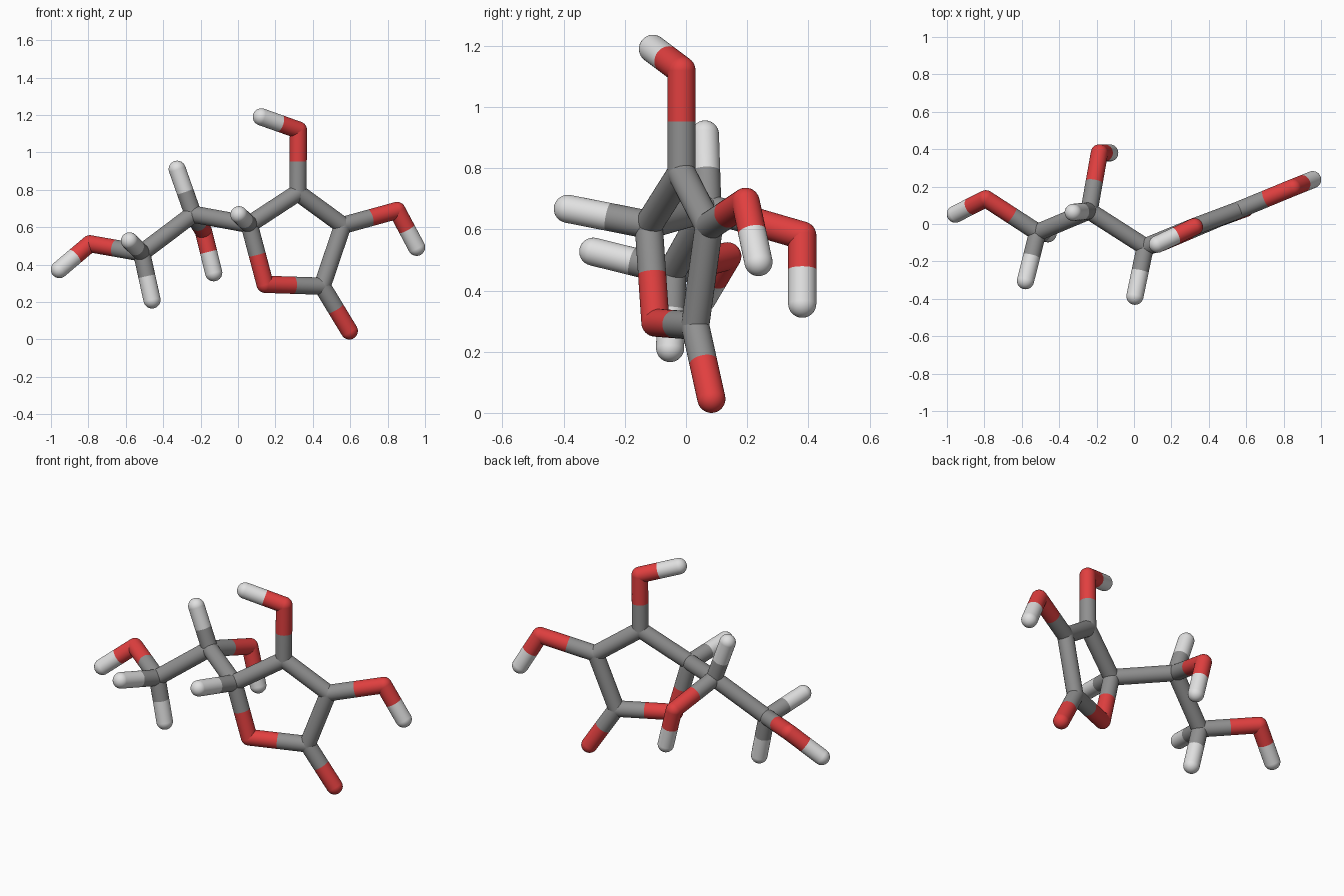
import bpy
import bmesh
from mathutils import Matrix, Vector

RADIUS = 0.046
SEGMENTS = 32

cube = bpy.data.objects.get("Cube")
if cube:
    bpy.data.objects.remove(cube, do_unlink=True)


def make_material(name, color):
    mat = bpy.data.materials.new(name)
    mat.use_nodes = True
    mat.diffuse_color = (*color, 1)
    mat.node_tree.nodes["Principled BSDF"].inputs["Base Color"].default_value = (*color, 1)
    return mat


GREY = make_material("carbon grey", (0.28, 0.28, 0.28))
RED = make_material("oxygen red", (0.75, 0.05, 0.05))
WHITE = make_material("hydrogen white", (0.75, 0.75, 0.75))

# Joint centres: name -> (material, position)
ATOMS = {
    # five-sided ring
    "ring_top_carbon": (GREY, (0.32, -0.015, 0.785)),
    "ring_right_carbon": (GREY, (0.56, 0.075, 0.61)),
    "ring_base_carbon": (GREY, (0.45, 0.03, 0.285)),
    "ring_oxygen": (RED, (0.145, -0.10, 0.295)),
    "ring_left_carbon": (GREY, (0.06, -0.122, 0.615)),
    # ring branches
    "top_oxygen": (RED, (0.323, -0.015, 1.12)),
    "top_hydrogen": (WHITE, (0.125, -0.108, 1.19)),
    "side_oxygen": (RED, (0.85, 0.195, 0.69)),
    "side_hydrogen": (WHITE, (0.955, 0.237, 0.493)),
    "base_oxygen": (RED, (0.595, 0.083, 0.046)),
    "ring_hydrogen": (WHITE, (0.005, -0.386, 0.667)),
    # chain
    "chain_carbon": (GREY, (-0.24, 0.07, 0.67)),
    "chain_upper_hydrogen": (WHITE, (-0.325, 0.062, 0.91)),
    "chain_oxygen": (RED, (-0.185, 0.38, 0.58)),
    "chain_oxygen_hydrogen": (WHITE, (-0.13, 0.38, 0.357)),
    "end_carbon": (GREY, (-0.515, -0.045, 0.463)),
    "end_lower_hydrogen": (WHITE, (-0.46, -0.052, 0.212)),
    "end_front_hydrogen": (WHITE, (-0.58, -0.303, 0.527)),
    "end_oxygen": (RED, (-0.792, 0.135, 0.512)),
    "end_oxygen_hydrogen": (WHITE, (-0.955, 0.053, 0.374)),
}

BONDS = [
    ("ring_top_carbon", "ring_right_carbon"),
    ("ring_right_carbon", "ring_base_carbon"),
    ("ring_base_carbon", "ring_oxygen"),
    ("ring_oxygen", "ring_left_carbon"),
    ("ring_left_carbon", "ring_top_carbon"),
    ("ring_top_carbon", "top_oxygen"),
    ("top_oxygen", "top_hydrogen"),
    ("ring_right_carbon", "side_oxygen"),
    ("side_oxygen", "side_hydrogen"),
    ("ring_base_carbon", "base_oxygen"),
    ("ring_left_carbon", "ring_hydrogen"),
    ("ring_left_carbon", "chain_carbon"),
    ("chain_carbon", "chain_upper_hydrogen"),
    ("chain_carbon", "chain_oxygen"),
    ("chain_oxygen", "chain_oxygen_hydrogen"),
    ("chain_carbon", "end_carbon"),
    ("end_carbon", "end_lower_hydrogen"),
    ("end_carbon", "end_front_hydrogen"),
    ("end_carbon", "end_oxygen"),
    ("end_oxygen", "end_oxygen_hydrogen"),
]


def add_stick(bm, start, end):
    """Open tube from start to end."""
    axis = end - start
    turn = axis.to_track_quat("Z", "Y").to_matrix().to_4x4()
    bmesh.ops.create_cone(bm, cap_ends=False, segments=SEGMENTS,
                          radius1=RADIUS, radius2=RADIUS, depth=axis.length,
                          matrix=Matrix.Translation((start + end) / 2) @ turn)


# Each joint is a round ball with half of every stick that meets it
for name, (material, position) in ATOMS.items():
    centre = Vector(position)
    neighbours = [b if a == name else a for a, b in BONDS if name in (a, b)]
    ends = [Vector(ATOMS[n][1]) for n in neighbours]
    bm = bmesh.new()
    turn = (ends[0] - centre).to_track_quat("Z", "Y").to_matrix().to_4x4()
    bmesh.ops.create_uvsphere(bm, u_segments=SEGMENTS, v_segments=16, radius=RADIUS,
                              matrix=Matrix.Translation(centre) @ turn)
    for end in ends:
        add_stick(bm, centre, (centre + end) / 2)
    for face in bm.faces:
        face.smooth = True
    mesh = bpy.data.meshes.new(name)
    bm.to_mesh(mesh)
    bm.free()
    mesh.materials.append(material)
    bpy.context.collection.objects.link(bpy.data.objects.new(name, mesh))
